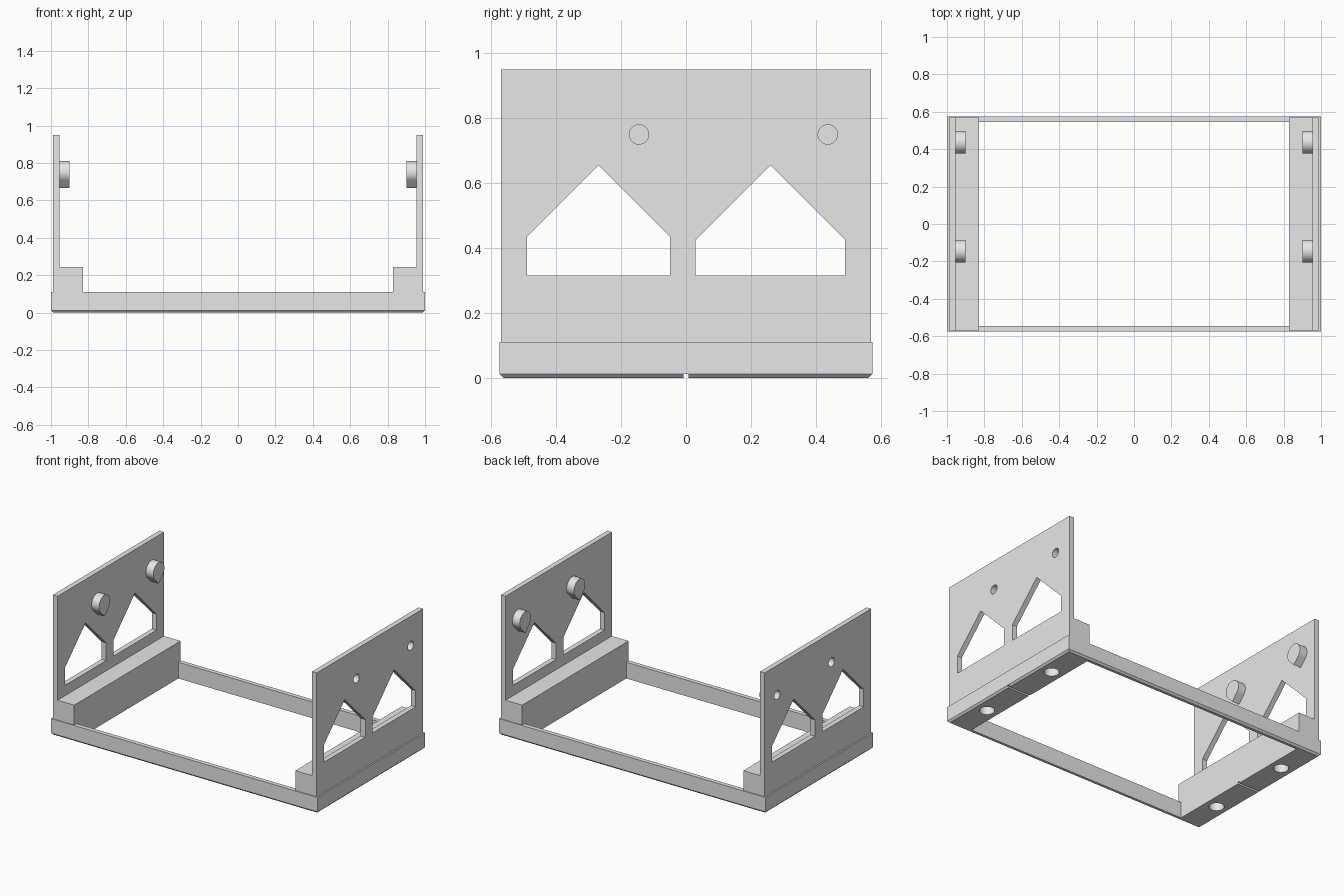
import bpy
import bmesh
from math import cos, sin, pi

cube = bpy.data.objects.get("Cube")
if cube:
    bpy.data.objects.remove(cube, do_unlink=True)

grey = bpy.data.materials.new("plain grey")
grey.use_nodes = True
grey.diffuse_color = (0.8, 0.8, 0.8, 1)
grey.node_tree.nodes["Principled BSDF"].inputs["Base Color"].default_value = (0.8, 0.8, 0.8, 1)


def finish(name, bm):
    """Turn a bmesh into a grey object."""
    bmesh.ops.recalc_face_normals(bm, faces=bm.faces)
    mesh = bpy.data.meshes.new(name)
    bm.to_mesh(mesh)
    bm.free()
    mesh.materials.append(grey)
    obj = bpy.data.objects.new(name, mesh)
    bpy.context.collection.objects.link(obj)
    return obj


def prism(name, outline, axis, start, end):
    """Extrude a 2D outline along one axis."""
    def place(a, b, t):
        return {"x": (t, a, b), "y": (a, t, b), "z": (a, b, t)}[axis]
    bm = bmesh.new()
    lower = [bm.verts.new(place(a, b, start)) for a, b in outline]
    upper = [bm.verts.new(place(a, b, end)) for a, b in outline]
    bm.faces.new(lower)
    bm.faces.new(upper)
    for i in range(len(outline)):
        j = (i + 1) % len(outline)
        bm.faces.new((lower[i], lower[j], upper[j], upper[i]))
    return finish(name, bm)


def rect(a0, a1, b0, b1):
    return [(a0, b0), (a1, b0), (a1, b1), (a0, b1)]


def arc(a, b, r, first=0, last=2 * pi, steps=32):
    return [(a + r * cos(first + (last - first) * i / steps),
             b + r * sin(first + (last - first) * i / steps)) for i in range(steps)]


def combine(obj, others, operation):
    """Apply a boolean with each helper, then drop the helper."""
    for other in others:
        other.hide_render = True
        mod = obj.modifiers.new("combine", "BOOLEAN")
        mod.operation = operation
        mod.solver = "EXACT"
        mod.object = other
        graph = bpy.context.evaluated_depsgraph_get()
        mesh = bpy.data.meshes.new_from_object(obj.evaluated_get(graph))
        obj.modifiers.clear()
        obj.data = mesh
        bpy.data.objects.remove(other, do_unlink=True)


# Base frame: slab with chamfered lower edges
W, D, BASE, CHAMFER = 1.0, 0.575, 0.11, 0.012
frame = prism("base_frame", rect(-W, W, -D, D), "z", 0, BASE)
bm = bmesh.new()
bm.from_mesh(frame.data)
bottom = [e for e in bm.edges if all(v.co.z < 0.001 for v in e.verts)]
bmesh.ops.bevel(bm, geom=bottom, offset=CHAMFER, segments=1, affect="EDGES")
bm.to_mesh(frame.data)
bm.free()

# Open middle, cross groove and blind foot sockets
cuts = [prism("opening_cutter", rect(-0.83, 0.83, -0.545, 0.545), "z", -0.1, 0.3),
        prism("groove_cutter", rect(-0.007, 0.007, -0.05, 0.012), "x", -1.2, 1.2)]
for x in (-0.91, 0.91):
    for y in (-0.305, 0.305):
        cuts.append(prism("socket_cutter", arc(x, y, 0.047), "z", -0.05, 0.09))
combine(frame, cuts, "DIFFERENCE")


def window(y, half, shoulder):
    return [(y - half, 0.315), (y + half, 0.315), (y + half, shoulder),
            (y, 0.655), (y - half, shoulder)]


# Side walls: ledge and upright plate in one profile, with windows and bosses
PEGS, PEG_Z, R = (-0.145, 0.437), 0.75, 0.06
walls = []
for side, s in (("left", 1), ("right", -1)):
    profile = [(0.99, BASE), (0.99, 0.95), (0.955, 0.95),
               (0.955, 0.245), (0.83, 0.245), (0.83, BASE)]
    wall = prism(side + "_wall", [(s * x, z) for x, z in profile], "y", -0.57, 0.57)
    teardrops, holes = [], []
    for y in PEGS:
        drop = arc(y, PEG_Z, R, -pi / 4, 5 * pi / 4, 24)
        drop += [(y + R * cos(5 * pi / 4), PEG_Z + R * sin(5 * pi / 4)),
                 (y, PEG_Z - R * 2 ** 0.5)]
        teardrops.append(prism("boss", drop, "x", s * 0.9, s * 0.97))
        holes.append(prism("hole_cutter", arc(y, PEG_Z, 0.03), "x", s * 0.92, s * 1.1))
    for outline in (window(-0.27, 0.22, 0.435), window(0.26, 0.23, 0.425)):
        holes.append(prism("window_cutter", outline, "x", s * 0.9, s * 1.1))
    combine(wall, teardrops, "UNION")
    combine(wall, holes, "DIFFERENCE")
    walls.append(wall)

# Smooth round surfaces, keep edges sharp
bpy.ops.object.select_all(action="DESELECT")
for obj in [frame] + walls:
    obj.select_set(True)
    bpy.context.view_layer.objects.active = obj
bpy.ops.object.shade_smooth_by_angle()
